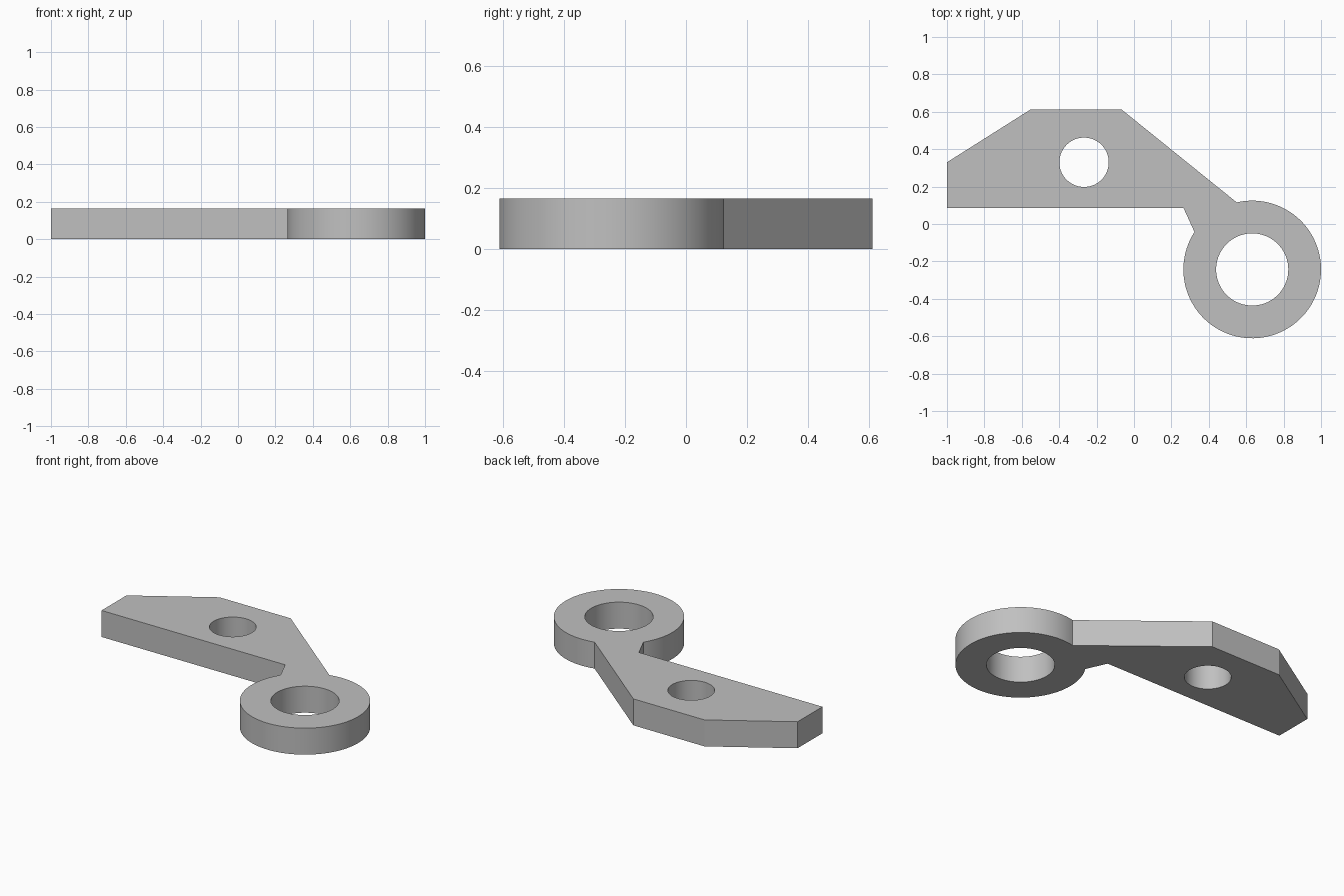
import bpy, bmesh
from math import cos, sin, radians

if "Cube" in bpy.data.objects:
    bpy.data.objects.remove(bpy.data.objects["Cube"], do_unlink=True)

HEIGHT = 0.165
RING = (0.632, -0.243)
RING_RADIUS = 0.368

grey = bpy.data.materials.new("plain grey")
grey.use_nodes = True
colour = (0.53, 0.53, 0.53, 1)
grey.diffuse_color = colour
grey.node_tree.nodes["Principled BSDF"].inputs["Base Color"].default_value = colour


def arc(centre, radius, start, end, steps):
    angles = [radians(start + (end - start) * i / steps) for i in range(steps + 1)]
    return [(centre[0] + radius * cos(a), centre[1] + radius * sin(a)) for a in angles]


def prism(name, outline, bottom, top):
    """Extrude a closed counter-clockwise outline straight up."""
    bm = bmesh.new()
    face = bm.faces.new([bm.verts.new((x, y, bottom)) for x, y in outline])
    new = bmesh.ops.extrude_face_region(bm, geom=[face])["geom"]
    bmesh.ops.translate(bm, vec=(0, 0, top - bottom),
                        verts=[v for v in new if isinstance(v, bmesh.types.BMVert)])
    bmesh.ops.recalc_face_normals(bm, faces=bm.faces)
    mesh = bpy.data.meshes.new(name)
    bm.to_mesh(mesh)
    bm.free()
    mesh.materials.append(grey)
    obj = bpy.data.objects.new(name, mesh)
    bpy.context.collection.objects.link(obj)
    return obj


# Angled arm flowing into the round eye
outline = [(-1, 0.085), (0.265, 0.085)]
outline += arc(RING, RING_RADIUS, 147, 463, 84)
outline += [(-0.065, 0.611), (-0.555, 0.611), (-1, 0.33)]
bracket = prism("bracket_arm", outline, 0, HEIGHT)
bpy.context.view_layer.objects.active = bracket
bracket.select_set(True)

# Bolt hole in the arm and bore in the eye
for name, centre, radius in (("bolt_hole", (-0.267, 0.33), 0.132),
                             ("eye_bore", RING, 0.193)):
    cutter = prism(name, arc(centre, radius, 0, 355, 71), -0.1, HEIGHT + 0.1)
    cutter.hide_render = True
    cut = bracket.modifiers.new(name, 'BOOLEAN')
    cut.operation = 'DIFFERENCE'
    cut.solver = 'EXACT'
    cut.object = cutter
    bpy.ops.object.modifier_apply(modifier=cut.name)
    bpy.data.objects.remove(cutter, do_unlink=True)

bpy.ops.object.shade_smooth_by_angle(angle=radians(25))
